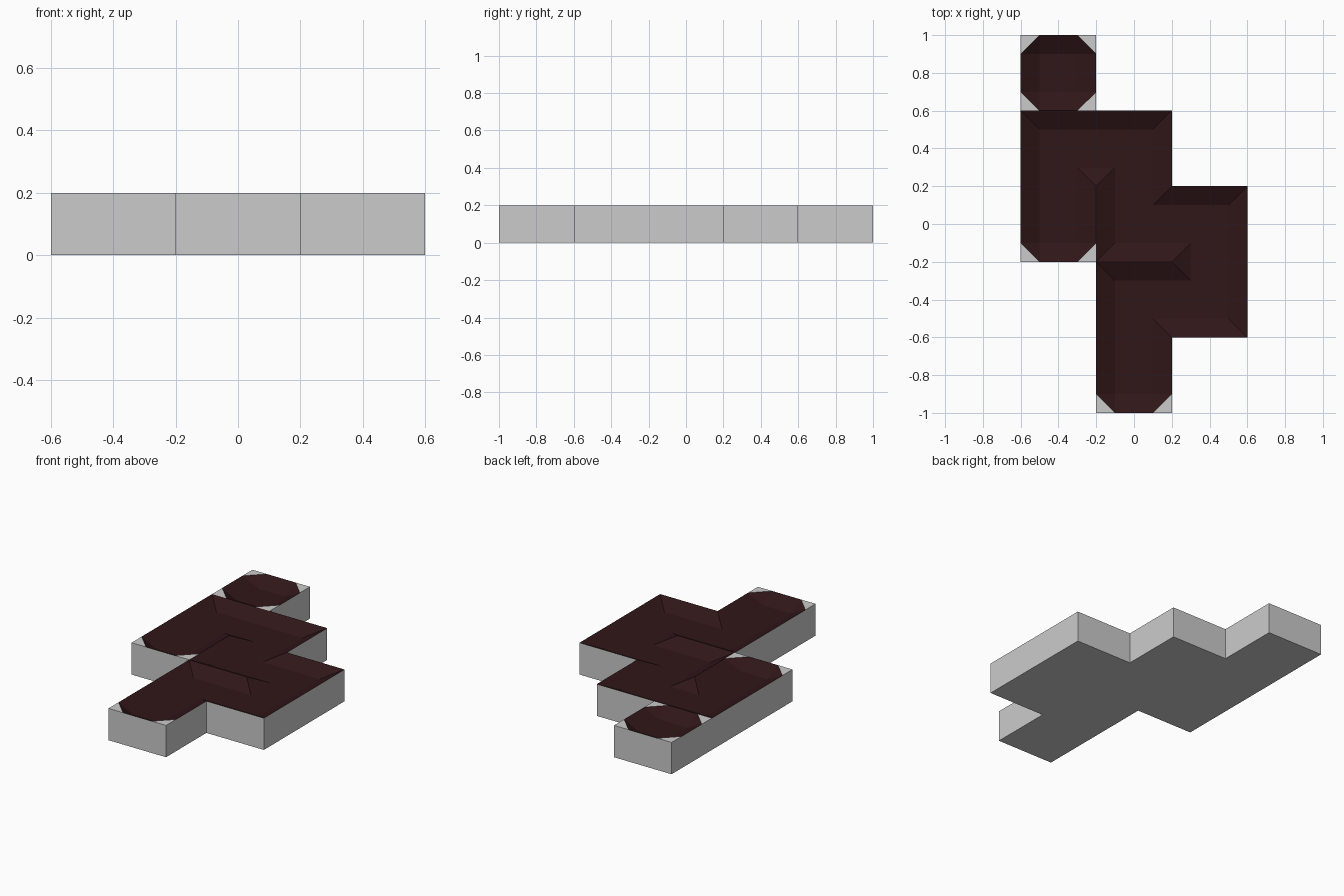
import bpy, bmesh

if "Cube" in bpy.data.objects:
    bpy.data.objects.remove(bpy.data.objects["Cube"])

C, B = 0.4, 0.1            # cell size, slope width
TOP, FLOOR = 0.2, 0.15     # rim height, channel floor height
OFF = (0, B, C - B, C)

# winding channel (connected in order) plus one isolated basin; cell = (column, row)
path = [(0, 2), (0, 3), (1, 3), (1, 2), (2, 2), (2, 1), (1, 1), (1, 0)]
cells = path + [(0, 4)]
links = {frozenset(p) for p in zip(path, path[1:])}


def is_open(c, dx, dy):
    return frozenset((c, (c[0] + dx, c[1] + dy))) in links


def make_object(name, bm):
    bmesh.ops.remove_doubles(bm, verts=bm.verts, dist=1e-4)
    me = bpy.data.meshes.new(name)
    bm.to_mesh(me)
    bm.free()
    ob = bpy.data.objects.new(name, me)
    bpy.context.collection.objects.link(ob)
    return ob


def face(bm, *pts):
    bm.faces.new([bm.verts.new(p) for p in pts])


base, channel = bmesh.new(), bmesh.new()

for c in cells:
    x0, y0 = c[0] * C - 0.6, c[1] * C - 1.0
    west, east = is_open(c, -1, 0), is_open(c, 1, 0)
    south, north = is_open(c, 0, -1), is_open(c, 0, 1)

    # surface point: rim on closed sides and cell corners, floor elsewhere
    def point(i, j):
        on_x, on_y = i in (0, 3), j in (0, 3)
        high = on_x and on_y
        if on_x and not on_y:
            high = not (west if i == 0 else east)
        elif on_y and not on_x:
            high = not (south if j == 0 else north)
        return (x0 + OFF[i], y0 + OFF[j], TOP if high else FLOOR)

    dead_end = (west + east + south + north) <= 1
    for i in range(3):
        for j in range(3):
            ring = [point(i, j), point(i + 1, j), point(i + 1, j + 1), point(i, j + 1)]
            if i == 1 or j == 1:
                face(channel, *ring)
                continue
            # corner patch, rotated to start at the cell corner
            k = {(0, 0): 0, (2, 0): 1, (2, 2): 2, (0, 2): 3}[(i, j)]
            a, b, m, d = ring[k:] + ring[:k]
            if dead_end and b[2] == TOP and d[2] == TOP:
                face(base, a, b, d)          # flat grey corner
                face(channel, b, m, d)       # chamfered slope
            else:
                face(channel, a, b, m)       # mitred slopes
                face(channel, a, m, d)

    # underside and outer walls
    x1, y1 = x0 + C, y0 + C
    face(base, (x0, y0, 0), (x0, y1, 0), (x1, y1, 0), (x1, y0, 0))
    for dx, dy, p, q in ((0, -1, (x0, y0), (x1, y0)), (1, 0, (x1, y0), (x1, y1)),
                         (0, 1, (x1, y1), (x0, y1)), (-1, 0, (x0, y1), (x0, y0))):
        if (c[0] + dx, c[1] + dy) not in cells:
            face(base, (*p, 0), (*q, 0), (*q, TOP), (*p, TOP))

make_object("tile_base", base)

# dark red sunken channel
red = bpy.data.materials.new("dark_red")
red.diffuse_color = (0.03, 0.008, 0.009, 1)
red.use_nodes = True
red.node_tree.nodes["Principled BSDF"].inputs["Base Color"].default_value = red.diffuse_color
make_object("sunken_channel", channel).data.materials.append(red)
